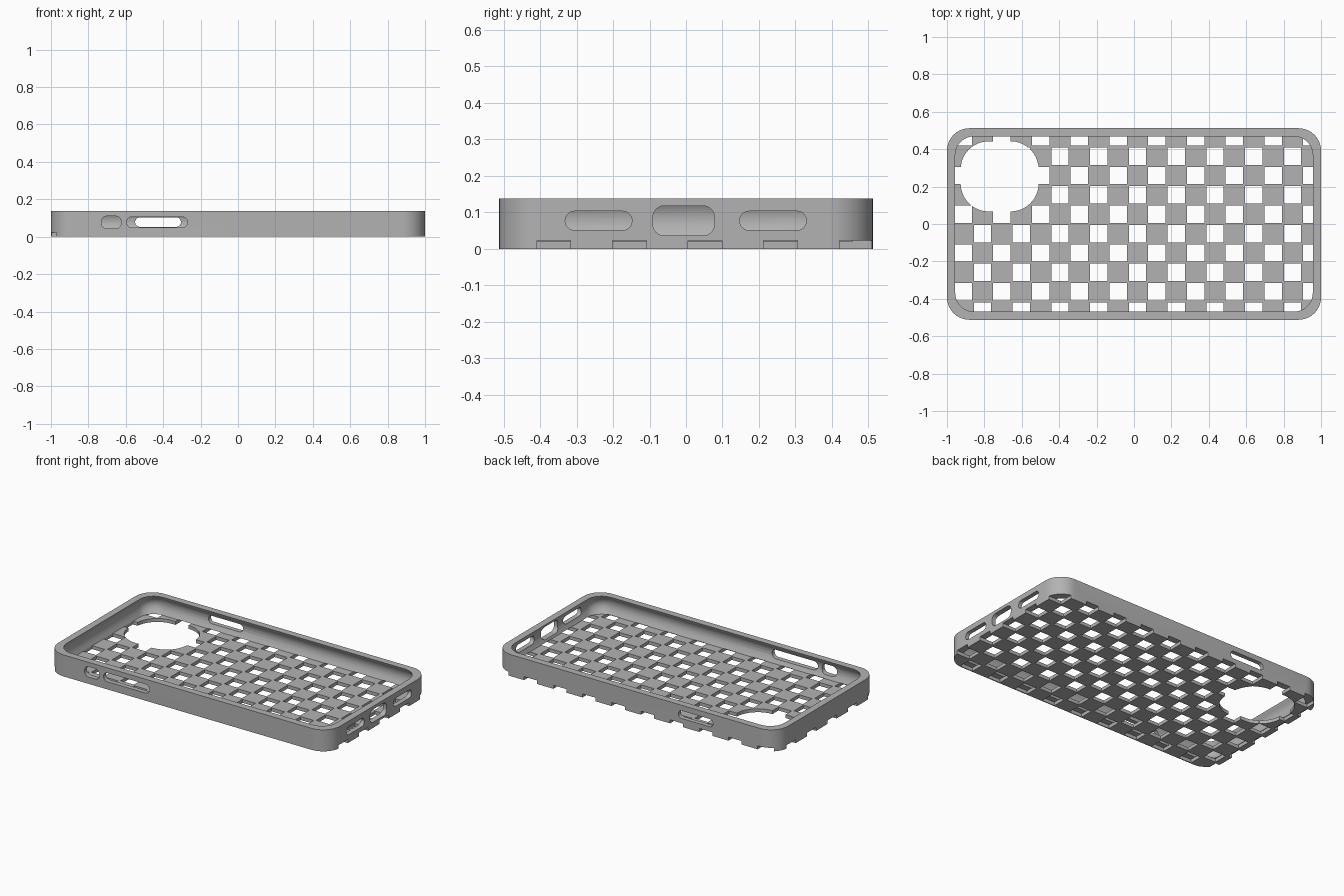
import bpy, bmesh, math
from mathutils import Matrix, Vector

if "Cube" in bpy.data.objects:
    bpy.data.objects.remove(bpy.data.objects["Cube"])

HALF_X, HALF_Y, HEIGHT, FLOOR = 1.0, 0.512, 0.138, 0.022
PITCH, CELL = 0.1036, 0.093

grey = bpy.data.materials.new("matte_grey")
grey.use_nodes = True
grey.diffuse_color = (0.45, 0.45, 0.45, 1)
bsdf = next(n for n in grey.node_tree.nodes if n.type == 'BSDF_PRINCIPLED')
bsdf.inputs["Base Color"].default_value = grey.diffuse_color
bsdf.inputs["Roughness"].default_value = 0.6


def rounded_rect(a0, a1, b0, b1, r, steps=10):
    """Counter-clockwise outline of a rounded rectangle."""
    r = min(r, (a1 - a0) / 2 - 1e-4, (b1 - b0) / 2 - 1e-4)
    corners = [(a1 - r, b1 - r), (a0 + r, b1 - r), (a0 + r, b0 + r), (a1 - r, b0 + r)]
    pts = []
    for q, (ca, cb) in enumerate(corners):
        for i in range(steps + 1):
            t = math.pi / 2 * (q + i / steps)
            pts.append((ca + r * math.cos(t), cb + r * math.sin(t)))
    return pts


def loft(bm, rings):
    """Closed solid skinned through rings with equal point counts."""
    loops = [[bm.verts.new(p) for p in ring] for ring in rings]
    for lo, hi in zip(loops, loops[1:]):
        for i in range(len(lo)):
            j = (i + 1) % len(lo)
            bm.faces.new((lo[i], lo[j], hi[j], hi[i]))
    bm.faces.new(loops[0][::-1])
    bm.faces.new(loops[-1])


def make_object(name, bm):
    bmesh.ops.recalc_face_normals(bm, faces=bm.faces)
    mesh = bpy.data.meshes.new(name)
    bm.to_mesh(mesh)
    bm.free()
    ob = bpy.data.objects.new(name, mesh)
    mesh.materials.append(grey)
    bpy.context.collection.objects.link(ob)
    return ob


# Tray: vertical outer wall, overhanging lip, hollowed inner wall, flat floor
bm = bmesh.new()
profile = [(0, 0, 0.12), (0, HEIGHT, 0.12), (0.044, HEIGHT, 0.1), (0.041, 0.128, 0.1),
           (0.032, 0.115, 0.1), (0.026, 0.098, 0.1), (0.024, 0.08, 0.1), (0.026, 0.062, 0.1),
           (0.032, 0.045, 0.1), (0.038, 0.032, 0.1), (0.043, FLOOR, 0.1)]
rings = []
for inset, z, r in profile:
    x, y = HALF_X - inset, HALF_Y - inset
    rings.append([(a, b, z) for a, b in rounded_rect(-x, x, -y, y, r)])
loft(bm, rings)
case = make_object("phone_case", bm)

# Checkerboard of square openings; the front row stops just inside the wall
bm = bmesh.new()
for row in range(10):
    for col in range(20):
        if (row + col) % 2:
            continue
        x0 = 0.9045 - col * PITCH
        x1 = x0 + CELL + (0.02 if col == 0 else 0)
        y0 = 0.42 - row * PITCH
        y1 = y0 + CELL + (0.02 if row == 0 else 0)
        y0 = max(y0, 0.006 - HALF_Y)
        cube = bmesh.ops.create_cube(bm, size=1)["verts"]
        top, low = FLOOR + 0.0005, -0.05
        mat = Matrix.Translation(((x0 + x1) / 2, (y0 + y1) / 2, (top + low) / 2))
        mat @= Matrix.Diagonal((x1 - x0, y1 - y0, top - low, 1))
        bmesh.ops.transform(bm, matrix=mat, verts=cube)
cutters = [make_object("checker_cutter", bm)]

# Camera window
bm = bmesh.new()
window = rounded_rect(-0.927, -0.51, 0.067, 0.442, 0.15)
loft(bm, [[(a, b, z) for a, b in window] for z in (-0.05, 0.06)])
cutters.append(make_object("camera_cutter", bm))

# Speaker and port openings in the right end
bm = bmesh.new()
for y0, y1, z0, z1, r in [(-0.331, -0.148, 0.051, 0.103, 0.026),
                          (-0.091, 0.078, 0.036, 0.118, 0.032),
                          (0.147, 0.33, 0.051, 0.103, 0.026)]:
    slot = rounded_rect(y0, y1, z0, z1, r)
    loft(bm, [[(x, a, b) for a, b in slot] for x in (0.9, 1.1)])
cutters.append(make_object("port_cutter", bm))

# Button openings in the front and back walls
bm = bmesh.new()
for side, x0, x1, z0, z1 in [(-1, -0.73, -0.625, 0.043, 0.11),
                             (-1, -0.595, -0.27, 0.049, 0.106),
                             (1, -0.55, -0.305, 0.053, 0.103)]:
    slot = rounded_rect(x0, x1, z0, z1, 0.03)
    loft(bm, [[(a, side * y, b) for a, b in slot] for y in (0.42, 0.6)])
cutters.append(make_object("button_cutter", bm))

# Carve the openings, then drop the cutters
bpy.ops.object.select_all(action='DESELECT')
bpy.context.view_layer.objects.active = case
case.select_set(True)
for cutter in cutters:
    cutter.hide_render = True
    mod = case.modifiers.new(cutter.name, 'BOOLEAN')
    mod.operation = 'DIFFERENCE'
    mod.solver = 'EXACT'
    mod.object = cutter
    bpy.ops.object.modifier_apply(modifier=mod.name)
for cutter in cutters:
    bpy.data.objects.remove(cutter)
bpy.ops.object.shade_smooth_by_angle(angle=math.radians(30))
